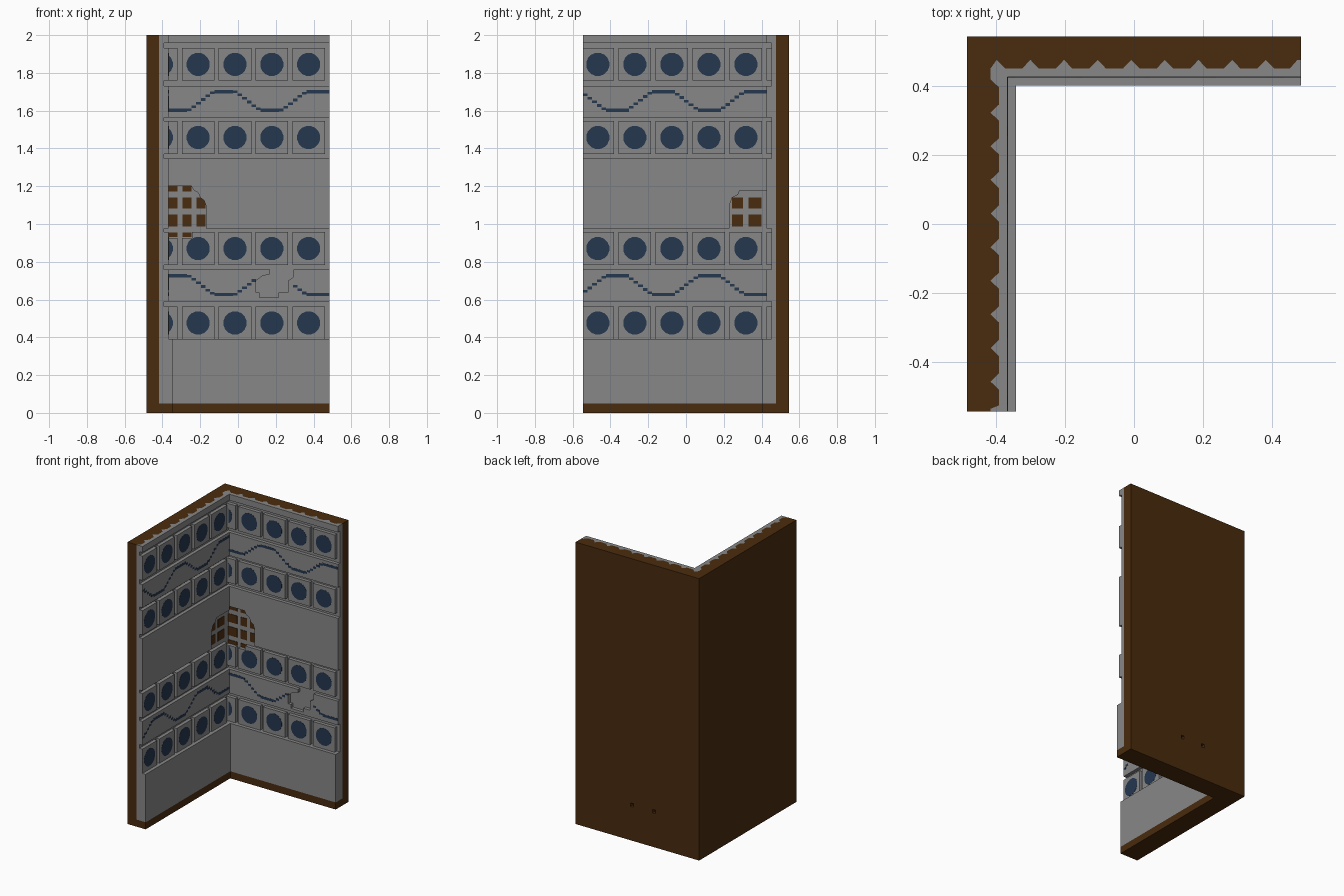
import bpy, bmesh, math
from mathutils import Vector

cube = bpy.data.objects.get("Cube")
if cube:
    bpy.data.objects.remove(cube, do_unlink=True)


def material(name, rgb):
    m = bpy.data.materials.new(name)
    m.use_nodes = True
    m.diffuse_color = (*rgb, 1)
    m.node_tree.nodes["Principled BSDF"].inputs["Base Color"].default_value = (*rgb, 1)
    return m


BROWN = material("brown clay", (0.068, 0.024, 0.0042))
GREY = material("grey plaster", (0.245, 0.245, 0.245))
BLUE = material("dark blue glaze", (0.018, 0.038, 0.078))

# Overall extents, recessed plaster planes and relief step
X0, X1, Y0, Y1, TOP = -0.485, 0.485, -0.545, 0.545, 2.0
XR, YR, STEP = -0.392, 0.452, 0.0245


def prisms(name, outlines, place, d0, d1, mat):
    """Extrude each 2D outline from depth d0 to d1, placed by a mapping function."""
    bm = bmesh.new()
    for pts in outlines:
        lo = [bm.verts.new(place(u, v, d0)) for u, v in pts]
        hi = [bm.verts.new(place(u, v, d1)) for u, v in pts]
        bm.faces.new(lo)
        bm.faces.new(hi)
        for i in range(len(pts)):
            j = (i + 1) % len(pts)
            bm.faces.new((lo[i], lo[j], hi[j], hi[i]))
    bmesh.ops.recalc_face_normals(bm, faces=bm.faces)
    me = bpy.data.meshes.new(name)
    bm.to_mesh(me)
    bm.free()
    me.materials.append(mat)
    ob = bpy.data.objects.new(name, me)
    bpy.context.collection.objects.link(ob)
    return ob


def rect(u0, u1, v0, v1):
    return [(u0, v0), (u1, v0), (u1, v1), (u0, v1)]


def plan(x, y, z):
    return Vector((x, y, z))


def on_back(u, z, d):
    return Vector((u, YR - d, z))


def on_side(u, z, d):
    return Vector((XR + d, u, z))


# Zigzag joint between the clay core and the plaster
P, H, W = 0.0977, 0.025, 0.024
joint = [(XR - H, Y0), (XR - H, Y0 + 0.008), (XR, Y0 + 0.018)]
for k in range(9):
    c = -0.458 + P * k
    joint += [(XR, c - W), (XR - H, c), (XR, c + W)]
joint += [(XR, 0.397), (XR - H, 0.42), (XR - H, YR), (-0.399, YR + H), (-0.375, YR)]
for k in range(8):
    c = -0.301 + P * k
    joint += [(c - W, YR), (c, YR + H), (c + W, YR)]
joint += [(0.453, YR), (0.475, YR + H), (X1, YR + H)]

core = prisms("clay_wall_core", [joint + [(X1, Y1), (X0, Y1), (X0, Y0)]], plan, 0.05, TOP, BROWN)
prisms("plaster_backing", [joint + [(X1, YR), (XR, YR), (XR, Y0)][:1] +
                           [(X1, YR - 0.0005), (XR + 0.0005, YR - 0.0005), (XR + 0.0005, Y0)]],
       plan, 0.05, TOP, GREY)

# Foot of the wall
xf, yf = XR + 2 * STEP, YR - 2 * STEP
prisms("clay_foot", [[(X0, Y0), (xf, Y0), (xf, yf), (X1, yf), (X1, Y1), (X0, Y1)]],
       plan, 0, 0.05, BROWN)
prisms("plaster_dado", [[(XR, Y0), (xf, Y0), (xf, yf), (X1, yf), (X1, YR), (XR, YR)]],
       plan, 0.05, 0.39, GREY)

# Two peg holes in the back
cutter = prisms("peg_hole_cutter", [rect(x - 0.012, x + 0.012, 0.24, 0.265) for x in (0.042, -0.13)],
                lambda u, z, d: Vector((u, d, z)), Y1 - 0.03, Y1 + 0.03, BROWN)
cutter.hide_render = True
mod = core.modifiers.new("peg_holes", "BOOLEAN")
mod.operation, mod.solver, mod.object = "DIFFERENCE", "EXACT", cutter
bpy.context.view_layer.objects.active = core
bpy.ops.object.modifier_apply(modifier=mod.name)
bpy.data.objects.remove(cutter, do_unlink=True)

# Raised plain plaster panels, two of them with broken edges
YS = YR - STEP
hole_back = [(-0.17, 0.976), (X1, 0.976), (X1, 1.347), (XR, 1.347), (XR, 1.205), (-0.25, 1.205),
             (-0.235, 1.18), (-0.21, 1.165), (-0.20, 1.14), (-0.18, 1.125), (-0.17, 1.10)]
hole_side = [(Y0, 0.976), (0.23, 0.976), (0.23, 1.10), (0.245, 1.14), (0.275, 1.155),
             (0.285, 1.178), (YS, 1.178), (YS, 1.347), (Y0, 1.347)]
chip = [(XR, 0.759), (XR, 0.589), (X1, 0.589), (X1, 0.759), (0.295, 0.759), (0.295, 0.72),
        (0.265, 0.70), (0.265, 0.637), (0.215, 0.637), (0.215, 0.61), (0.115, 0.61),
        (0.115, 0.637), (0.095, 0.637), (0.095, 0.70), (0.13, 0.725), (0.17, 0.735), (0.17, 0.759)]
plain = [(1.957, TOP), (1.565, 1.73)]
prisms("back_plaster_panels", [rect(XR, X1, *z) for z in plain] + [hole_back, chip],
       on_back, 0, STEP, GREY)
prisms("side_plaster_panels", [rect(Y0, YS, *z) for z in plain + [(0.589, 0.759)]] + [hole_side],
       on_side, 0, STEP, GREY)

# Clay blocks showing through the broken corner
rows = [(1.082, 1.14), (0.987, 1.05)]
blocks = [rect(a, b, *r) for a, b in ((XR, -0.32), (-0.295, -0.245), (-0.22, -0.172)) for r in rows]
blocks += [rect(a, b, *r) for a, b in ((XR, -0.32), (-0.295, -0.245))
           for r in ((1.173, 1.2), (0.93, 0.955))]
prisms("back_exposed_clay", blocks, on_back, 0, 0.004, BROWN)
prisms("side_exposed_clay", [rect(a, b, *r) for a, b in ((0.243, 0.303), (0.33, 0.40)) for r in rows],
       on_side, 0, 0.004, BROWN)

# Four bands of square tiles, each with a blue disc
T, R = 0.0865, 0.062
BANDS = (("top", 1.845), ("upper", 1.458), ("lower", 0.87), ("bottom", 0.476))
WALLS = (("back", on_back, [-0.406 + 0.195 * k for k in range(5)], XR, X1),
         ("side", on_side, [-0.467 + 0.196 * k for k in range(5)], Y0, YS))
for wall, place, centres, lo, hi in WALLS:
    for band, zc in BANDS:
        tiles, discs = [], []
        for i, c in enumerate(centres):
            a, b = max(c - T, lo), min(c + T, hi)
            tile = rect(a, b, zc - T, zc + T)
            if wall == "back" and band == "lower" and i < 2:
                # tiles broken by the corner damage
                n = b if i == 0 else -0.243
                tile = rect(a, b, zc - T, 0.927) if i == 0 else \
                    [(a, zc - T), (b, zc - T), (b, zc + T), (n, zc + T), (n, 0.927), (a, 0.927)]
            tiles.append(tile)
            angles = [math.tau * (k + 0.5) / 16 for k in range(16)]
            ring = [(c + R * math.cos(t), zc + R * math.sin(t)) for t in angles]
            ring = [p for p in ring if p[0] >= lo]
            discs.append(ring)
        prisms(f"{wall}_{band}_tiles", tiles, place, 0, STEP, GREY)
        prisms(f"{wall}_{band}_discs", discs, place, STEP - 0.002, STEP + 0.001, BLUE)


# Stepped wave lines between the tile bands
def wave(u0, u1, trough, zc, sign, skip=None):
    n = round((u1 - u0) / 0.0244)
    w = (u1 - u0) / n
    cells = []
    for k in range(n):
        a = u0 + w * k
        c = a + w / 2
        if skip and skip[0] < c < skip[1]:
            continue
        s = -1.3 * sign * math.cos(math.tau * (c - trough) / 0.49)
        h = 0.009 if abs(s) >= 1 else 0.007
        z = zc + 0.049 * max(-1, min(1, s))
        cells.append(rect(a, a + w, z - h, z + h))
    return cells


for wall, place, u0, u1, trough in (("back", on_back, XR + STEP, X1, 0.174),
                                    ("side", on_side, Y0, YS, 0.122)):
    skip = (0.09, 0.28) if wall == "back" else None
    prisms(f"{wall}_upper_wave", wave(u0, u1, trough, 1.652, 1), place, STEP - 0.002, STEP + 0.001, BLUE)
    prisms(f"{wall}_lower_wave", wave(u0, u1, trough, 0.676, -1, skip), place,
           STEP - 0.002, STEP + 0.001, BLUE)
